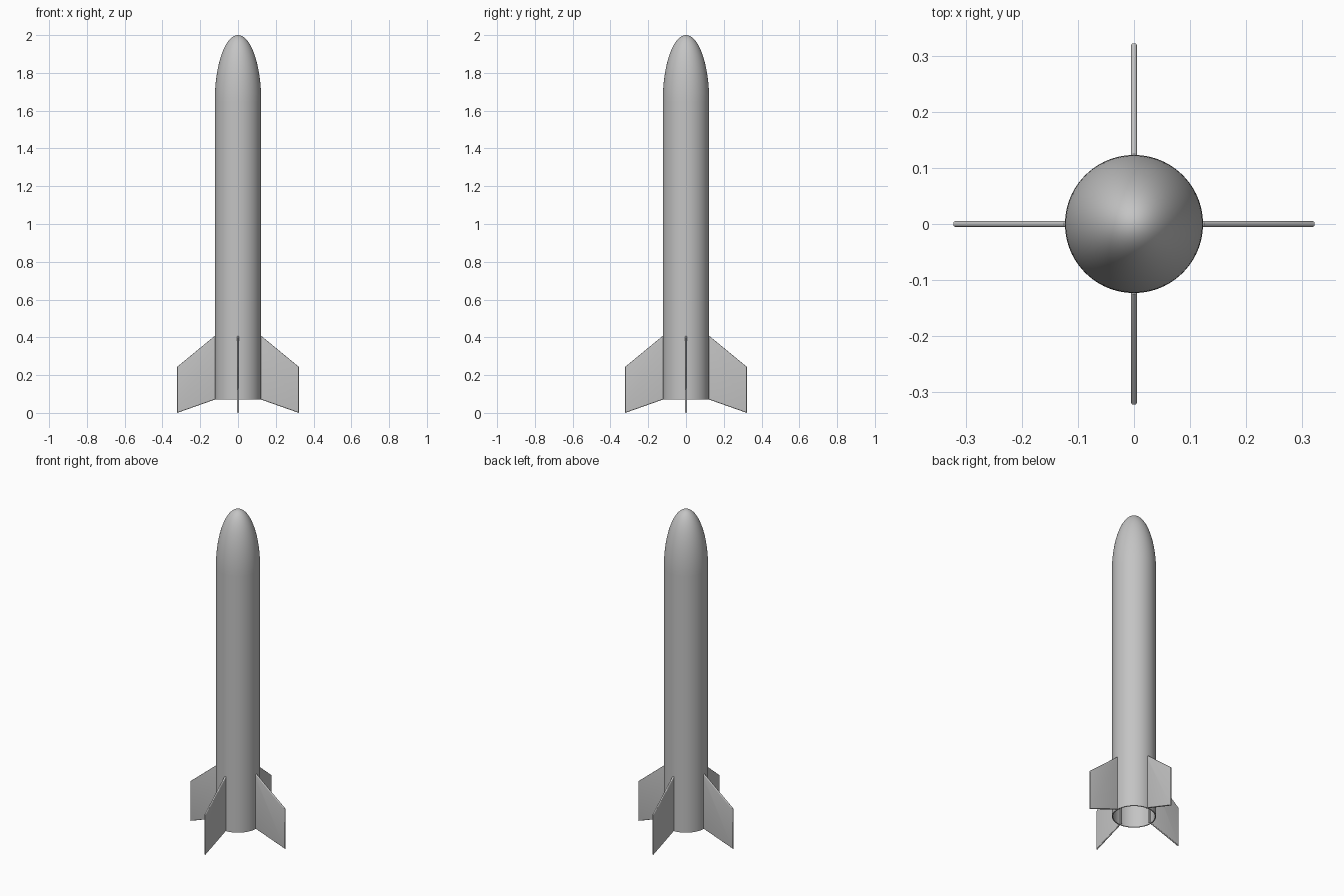
import bpy, bmesh, math
from mathutils import Matrix

cube = bpy.data.objects.get("Cube")
if cube:
    bpy.data.objects.remove(cube)

BODY_R, INNER_R = 0.123, 0.117
BASE_Z, NOSE_Z, TOP_Z = 0.07, 1.65, 2.0

grey = bpy.data.materials.new("plain grey")
grey.use_nodes = True
colour = (0.55, 0.55, 0.55, 1)
grey.diffuse_color = colour
grey.node_tree.nodes["Principled BSDF"].inputs["Base Color"].default_value = colour


def finish(name, bm, angle):
    """Turn a bmesh into a shaded object."""
    bmesh.ops.recalc_face_normals(bm, faces=bm.faces)
    mesh = bpy.data.meshes.new(name)
    bm.to_mesh(mesh)
    bm.free()
    obj = bpy.data.objects.new(name, mesh)
    bpy.context.collection.objects.link(obj)
    mesh.materials.append(grey)
    bpy.ops.object.select_all(action='DESELECT')
    obj.select_set(True)
    bpy.context.view_layer.objects.active = obj
    bpy.ops.object.shade_smooth_by_angle(angle=math.radians(angle))
    return obj


def lathe(name, profile, closed=False, steps=96):
    """Spin a list of (radius, height) points around the z axis."""
    bm = bmesh.new()
    verts = [bm.verts.new((r, 0, z)) for r, z in profile]
    edges = [bm.edges.new(pair) for pair in zip(verts, verts[1:])]
    if closed:
        edges.append(bm.edges.new((verts[-1], verts[0])))
    bmesh.ops.spin(bm, geom=verts + edges, cent=(0, 0, 0), axis=(0, 0, 1),
                   angle=math.tau, steps=steps)
    bmesh.ops.remove_doubles(bm, verts=bm.verts, dist=1e-5)
    return finish(name, bm, 35)


# Hollow body tube, open at the bottom
lathe("body_tube", [(BODY_R, BASE_Z), (BODY_R, NOSE_Z),
                    (INNER_R, NOSE_Z), (INNER_R, BASE_Z)], closed=True)

# Half-ellipse nose with a flat base
arc = [i / 32 * math.pi / 2 for i in range(33)]
nose = [(BODY_R * math.cos(a), NOSE_Z + (TOP_Z - NOSE_Z) * math.sin(a)) for a in arc]
lathe("nose_cone", [(0, NOSE_Z)] + nose)

# Four swept fins with rounded edges, rooted through the tube wall
outline = [(0.107, 0.076), (0.322, 0), (0.322, 0.244), (0.125, 0.406), (0.107, 0.406)]
THICK = 0.0106
for i, side in enumerate(("left", "back", "right", "front")):
    bm = bmesh.new()
    face = bm.faces.new([bm.verts.new((r, -THICK / 2, z)) for r, z in outline])
    grown = bmesh.ops.extrude_face_region(bm, geom=[face])
    moved = [v for v in grown["geom"] if isinstance(v, bmesh.types.BMVert)]
    bmesh.ops.translate(bm, verts=moved, vec=(0, THICK, 0))
    rims = [e for e in bm.edges if abs(e.verts[0].co.y - e.verts[1].co.y) < 1e-6]
    bmesh.ops.bevel(bm, geom=rims, offset=THICK * 0.42, segments=4,
                    profile=0.5, affect='EDGES')
    bmesh.ops.rotate(bm, verts=bm.verts, cent=(0, 0, 0),
                     matrix=Matrix.Rotation(i * math.pi / 2, 3, 'Z'))
    finish(side + "_fin", bm, 30)
